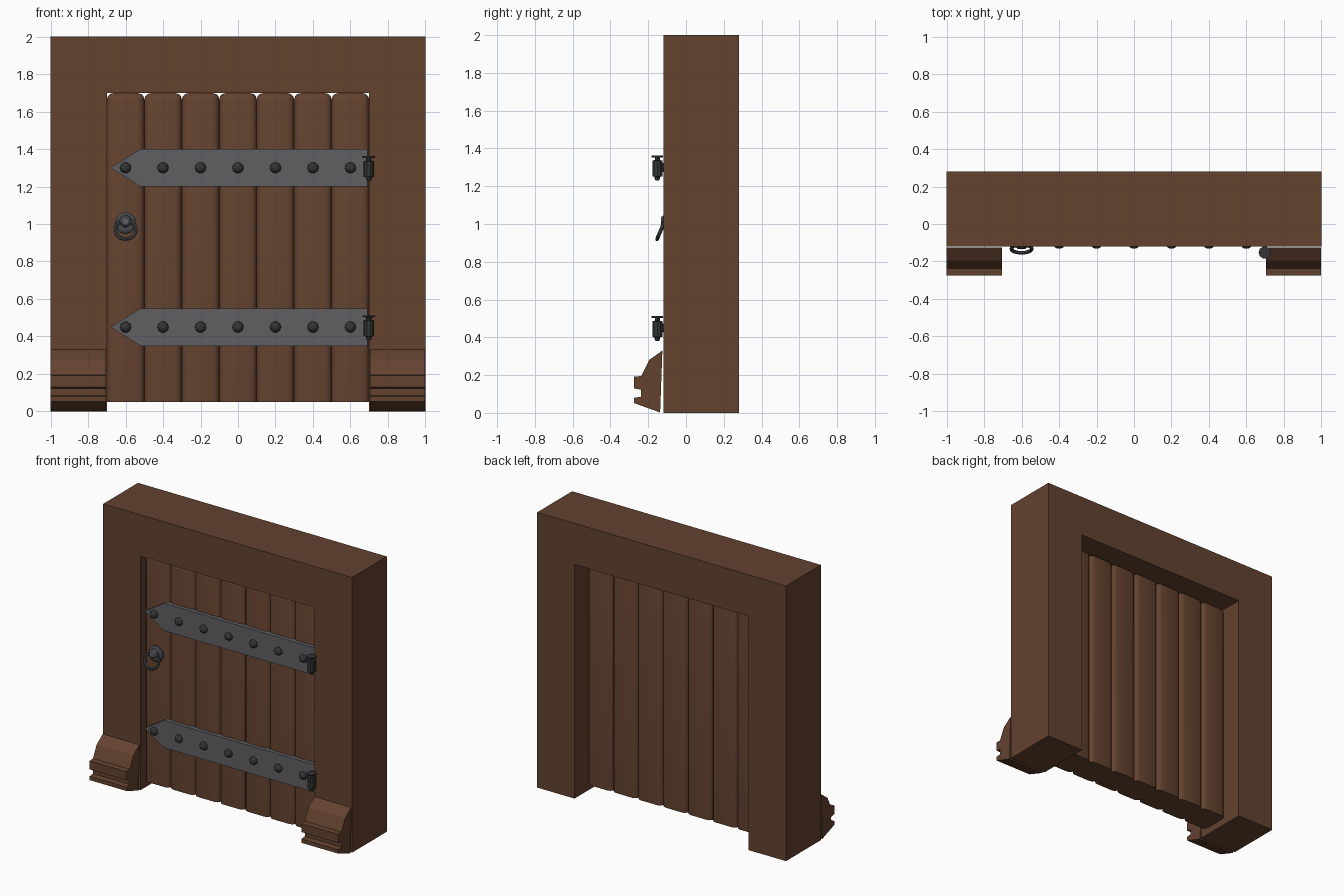
import bpy, bmesh, math
from mathutils import Matrix, Vector

old = bpy.data.objects.get("Cube")
if old:
    bpy.data.objects.remove(old, do_unlink=True)


def material(name, r, g, b):
    m = bpy.data.materials.new(name)
    m.use_nodes = True
    m.diffuse_color = (r, g, b, 1)
    bsdf = next(n for n in m.node_tree.nodes if n.type == 'BSDF_PRINCIPLED')
    bsdf.inputs["Base Color"].default_value = (r, g, b, 1)
    return m


WOOD = material("brown wood", 0.125, 0.054, 0.028)
STEEL = material("grey iron", 0.115, 0.115, 0.125)
DARK = material("dark iron", 0.034, 0.036, 0.036)
RING = material("blue grey iron", 0.062, 0.068, 0.074)


def finish(bm, name, mat, smooth=None):
    bmesh.ops.recalc_face_normals(bm, faces=bm.faces[:])
    me = bpy.data.meshes.new(name)
    bm.to_mesh(me)
    bm.free()
    me.materials.append(mat)
    ob = bpy.data.objects.new(name, me)
    bpy.context.collection.objects.link(ob)
    if smooth:
        bpy.ops.object.select_all(action='DESELECT')
        ob.select_set(True)
        bpy.context.view_layer.objects.active = ob
        bpy.ops.object.shade_smooth_by_angle(angle=math.radians(smooth))
    return ob


def prism(name, points, offset, mat):
    """Extrude a closed 3D outline along offset."""
    bm = bmesh.new()
    face = bm.faces.new([bm.verts.new(p) for p in points])
    out = bmesh.ops.extrude_face_region(bm, geom=[face])
    moved = [v for v in out["geom"] if isinstance(v, bmesh.types.BMVert)]
    bmesh.ops.translate(bm, verts=moved, vec=offset)
    # The starting face closes the near end
    if not face.is_valid:
        bmesh.ops.holes_fill(bm, edges=bm.edges[:])
    return finish(bm, name, mat)


def lathe(name, profile, place, mat, sides=12, smooth=None):
    """Spin (radius, height) points about z, then place the result."""
    bm = bmesh.new()
    rings = []
    for r, h in profile:
        rings.append([bm.verts.new((r * math.cos(2 * math.pi * i / sides),
                                    r * math.sin(2 * math.pi * i / sides), h))
                      for i in range(sides)])
    for a, b in zip(rings, rings[1:]):
        for i in range(sides):
            j = (i + 1) % sides
            bm.faces.new((a[i], a[j], b[j], b[i]))
    bm.faces.new(rings[0])
    bm.faces.new(rings[-1])
    bm.transform(place)
    return finish(bm, name, mat, smooth)


def facing_front(x, y, z):
    return Matrix.Translation((x, y, z)) @ Matrix.Rotation(math.pi / 2, 4, 'X')


# Door frame, open at the bottom
outline = [(-1, 0), (-1, 2), (1, 2), (1, 0), (0.7, 0), (0.7, 1.7), (-0.7, 1.7), (-0.7, 0)]
prism("door_frame", [(x, -0.12, z) for x, z in outline], (0, 0.4, 0), WOOD)


# Planks with rounded edges and a flat lower end
def plank(x):
    low, high, front, back = 0.05, 1.698, -0.078, 0.14
    bm = bmesh.new()
    bmesh.ops.create_cube(bm, size=1)
    for v in bm.verts:
        v.co = Vector((x + v.co.x * 0.2,
                       front + (v.co.y + 0.5) * (back - front),
                       low + (v.co.z + 0.5) * (high - low)))
    edges = [e for e in bm.edges if any(v.co.z > low + 0.01 for v in e.verts)]
    bmesh.ops.bevel(bm, geom=edges, offset=0.034, offset_type='OFFSET',
                    segments=3, profile=0.5, affect='EDGES')
    finish(bm, "door_plank", WOOD, 35)


for i in range(7):
    plank(-0.6 + 0.2 * i)

# Moulded blocks at the foot of each post
block = [(-0.125, 0.33), (-0.195, 0.28), (-0.237, 0.195), (-0.275, 0.192),
         (-0.275, 0.13), (-0.237, 0.122), (-0.237, 0.085), (-0.275, 0.08),
         (-0.275, 0.052), (-0.137, 0.002)]
for side, x in (("right", -1), ("left", 0.703)):
    prism(side + "_foot_block", [(x, y, z) for y, z in block], (0.295, 0, 0), WOOD)

# Pointed straps with rivets and hinge pins
pin = [(0.01, -0.07), (0.016, -0.058), (0.016, -0.05), (0.028, -0.048), (0.028, 0.036),
       (0.014, 0.038), (0.014, 0.052), (0.033, 0.053), (0.033, 0.062)]
dome = [(0.03, 0), (0.029, 0.008), (0.022, 0.02), (0.01, 0.027)]
for level, z in (("upper", 1.3), ("lower", 0.45)):
    strap = [(-0.68, 0), (-0.52, 0.1), (0.69, 0.1), (0.69, -0.1), (-0.52, -0.1)]
    prism(level + "_strap", [(x, -0.105, z + h) for x, h in strap], (0, 0.035, 0), STEEL)
    for i in range(7):
        lathe(level + "_rivet", dome, facing_front(-0.6 + 0.2 * i, -0.105, z), DARK, 10)
    lathe(level + "_hinge_pin", pin, Matrix.Translation((0.698, -0.152, z)), DARK, 10)

# Handle plate and its boss
lathe("handle_plate", [(0.058, 0), (0.058, 0.014), (0.045, 0.022)],
      facing_front(-0.6, -0.075, 1.005), RING, 12)
lathe("handle_boss", [(0.032, 0), (0.03, 0.028), (0.02, 0.038)],
      facing_front(-0.6, -0.095, 1.015), STEEL, 10)

# Pull ring hanging out at a slant
bpy.ops.mesh.primitive_torus_add(
    major_radius=0.055, minor_radius=0.01, major_segments=20, minor_segments=8,
    location=(-0.6, -0.132, 0.97), rotation=(math.radians(67), 0, 0))
ring = bpy.context.object
ring.name = "pull_ring"
ring.data.materials.append(RING)
